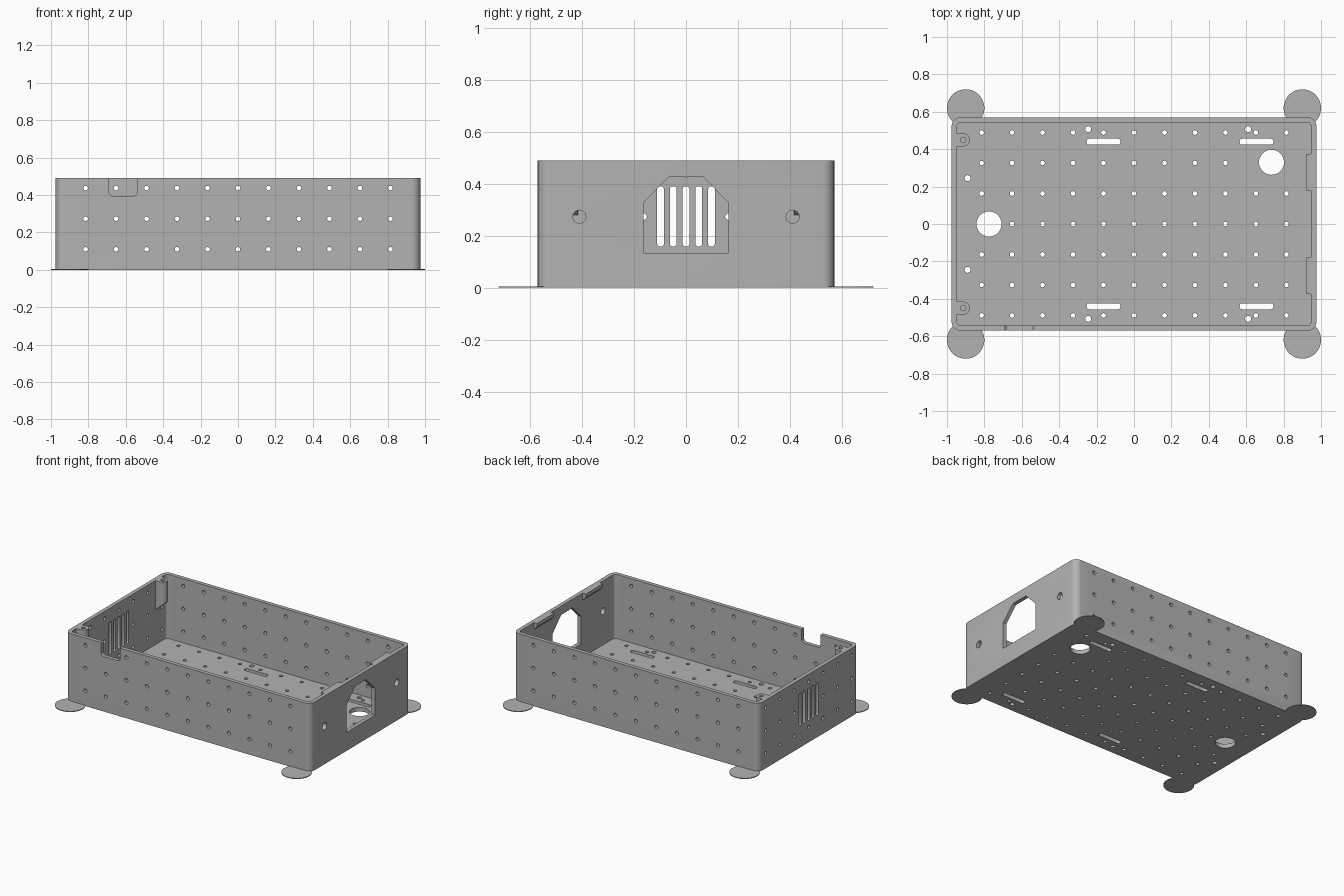
import bpy, bmesh, math

if "Cube" in bpy.data.objects:
    bpy.data.objects.remove(bpy.data.objects["Cube"])

W, D, H = 1.95, 1.14, 0.49      # outer box
T, FLOOR = 0.028, 0.03          # wall and floor thickness
IN_X = W / 2 - T                # inner face of the end walls
PITCH = 0.163                   # spacing of the hole grid
HOLE = 0.0125

grey = bpy.data.materials.new("grey plastic")
grey.diffuse_color = (0.45, 0.45, 0.45, 1)
grey.use_nodes = True
grey.node_tree.nodes["Principled BSDF"].inputs["Base Color"].default_value = grey.diffuse_color


def rounded(cx, cy, w, h, r, n=6):
    """Rounded rectangle outline; becomes a circle or slot when r is half the size."""
    pts = []
    for k, (sx, sy) in enumerate([(1, 1), (-1, 1), (-1, -1), (1, -1)]):
        for i in range(n + 1):
            a = math.pi / 2 * (k + i / n)
            p = (cx + sx * (w / 2 - r) + r * math.cos(a),
                 cy + sy * (h / 2 - r) + r * math.sin(a))
            if not pts or math.dist(p, pts[-1]) > 1e-5:
                pts.append(p)
    if math.dist(pts[0], pts[-1]) < 1e-5:
        pts.pop()
    return pts


def circle(cx, cy, r, n=4):
    return rounded(cx, cy, 2 * r, 2 * r, r, n)


PLACE = {'x': lambda u, v, t: (t, u, v),
         'y': lambda u, v, t: (u, t, v),
         'z': lambda u, v, t: (u, v, t)}


def make(name, prisms):
    """One object from a list of (axis, outline, start, end) prisms."""
    bm = bmesh.new()
    for axis, pts, a, b in prisms:
        lo = [bm.verts.new(PLACE[axis](u, v, a)) for u, v in pts]
        hi = [bm.verts.new(PLACE[axis](u, v, b)) for u, v in pts]
        bm.faces.new(lo)
        bm.faces.new(hi)
        for i in range(len(pts)):
            j = (i + 1) % len(pts)
            bm.faces.new((lo[i], lo[j], hi[j], hi[i]))
    bmesh.ops.recalc_face_normals(bm, faces=bm.faces)
    me = bpy.data.meshes.new(name)
    bm.to_mesh(me)
    bm.free()
    me.materials.append(grey)
    ob = bpy.data.objects.new(name, me)
    bpy.context.collection.objects.link(ob)
    return ob


def activate(ob):
    bpy.ops.object.select_all(action='DESELECT')
    ob.select_set(True)
    bpy.context.view_layer.objects.active = ob


def cut(ob, prisms):
    cutter = make("cutter", prisms)
    cutter.hide_render = True
    mod = ob.modifiers.new("cut", 'BOOLEAN')
    mod.operation, mod.solver, mod.object = 'DIFFERENCE', 'EXACT', cutter
    activate(ob)
    bpy.ops.object.modifier_apply(modifier=mod.name)
    bpy.data.objects.remove(cutter)


def smooth(ob):
    activate(ob)
    bpy.ops.object.shade_smooth_by_angle(angle=math.radians(35))


# open box with rounded upright edges
box = make("case", [('z', rounded(0, 0, W, D, 0.045), 0, H)])
cut(box, [('z', rounded(0, 0, W - 2 * T, D - 2 * T, 0.02), FLOOR, 1)])

cols = [PITCH * i for i in range(-5, 6)]
rows = [PITCH * i for i in range(-3, 4)]
levels = [0.11, 0.273, 0.437]
big = [(-0.775, 0.0), (0.735, 0.33)]

# floor: hole grid, cable holes, strap slots and mounting holes
floor = [('z', circle(x, y, HOLE), -0.1, 0.1) for x in cols for y in rows
         if all(math.dist((x, y), b) > 0.1 for b in big)]
floor += [('z', circle(x, y, 0.067, 8), -0.1, 0.1) for x, y in big]
for s in (-1, 1):
    floor.append(('z', circle(-0.89, s * 0.245, 0.016), -0.1, 0.1))
    for x in (-0.245, 0.61):
        floor.append(('z', circle(x, s * 0.507, 0.016), -0.1, 0.1))
    for x in (-0.163, 0.655):
        floor.append(('z', rounded(x, s * 0.44, 0.18, 0.032, 0.012, 3), -0.1, 0.1))
cut(box, floor)

# long walls: hole grid through both
cut(box, [('y', circle(x, z, HOLE), -1, 1) for x in cols for z in levels])

# left end wall: hole grid and vent slots
left = [('x', circle(y, z, HOLE), -1.1, -0.9) for y in rows for z in levels
        if not (y == 0 and z == 0.273)]
left += [('x', rounded(0.049 * i, 0.274, 0.026, 0.232, 0.011, 3), -1.1, -0.9)
         for i in range(-2, 3)]
cut(box, left)

# right end wall: socket window and two screw holes
window = [(-0.163, 0.133), (0.163, 0.133), (0.163, 0.327),
          (0.065, 0.427), (-0.065, 0.427), (-0.163, 0.327)]
cut(box, [('x', window, 0.9, 1.1)] +
    [('x', circle(s * 0.41, 0.273, 0.025, 6), 0.9, 1.1) for s in (-1, 1)])

# cable notch in the front rim
cut(box, [('y', rounded(-0.615, 0.495, 0.15, 0.2, 0.02), -0.7, -0.5)])
smooth(box)

for s, side in ((-1, "front"), (1, "back")):
    # lid screw post with a sloped underside
    y, r = s * 0.45, 0.035
    arc = [(-0.913 + r * math.sin(math.pi * i / 12), y - r * math.cos(math.pi * i / 12))
           for i in range(13)]
    post = make("screw_post_" + side,
                [('z', [(-IN_X, y - r)] + arc + [(-IN_X, y + r)], 0.3, H)])
    for v in post.data.vertices:
        if v.co.z < 0.4:
            v.co.z = 0.28 + 0.9 * (v.co.x + IN_X)
    cut(post, [('z', circle(-0.913, y, 0.014), 0.37, 0.6)])
    smooth(post)

    # lid catch on the right wall
    e = IN_X - 0.025
    make("lid_catch_" + side,
         [('y', [(IN_X, H), (e, H), (e, H - 0.025), (IN_X, H - 0.05)],
           s * 0.18, s * 0.375)])

    # thin round pads under the corners
    for t, end in ((-1, "left"), (1, "right")):
        smooth(make(f"corner_pad_{side}_{end}",
                    [('z', circle(t * 0.9, s * 0.62, 0.1, 12), 0, 0.005)]))
